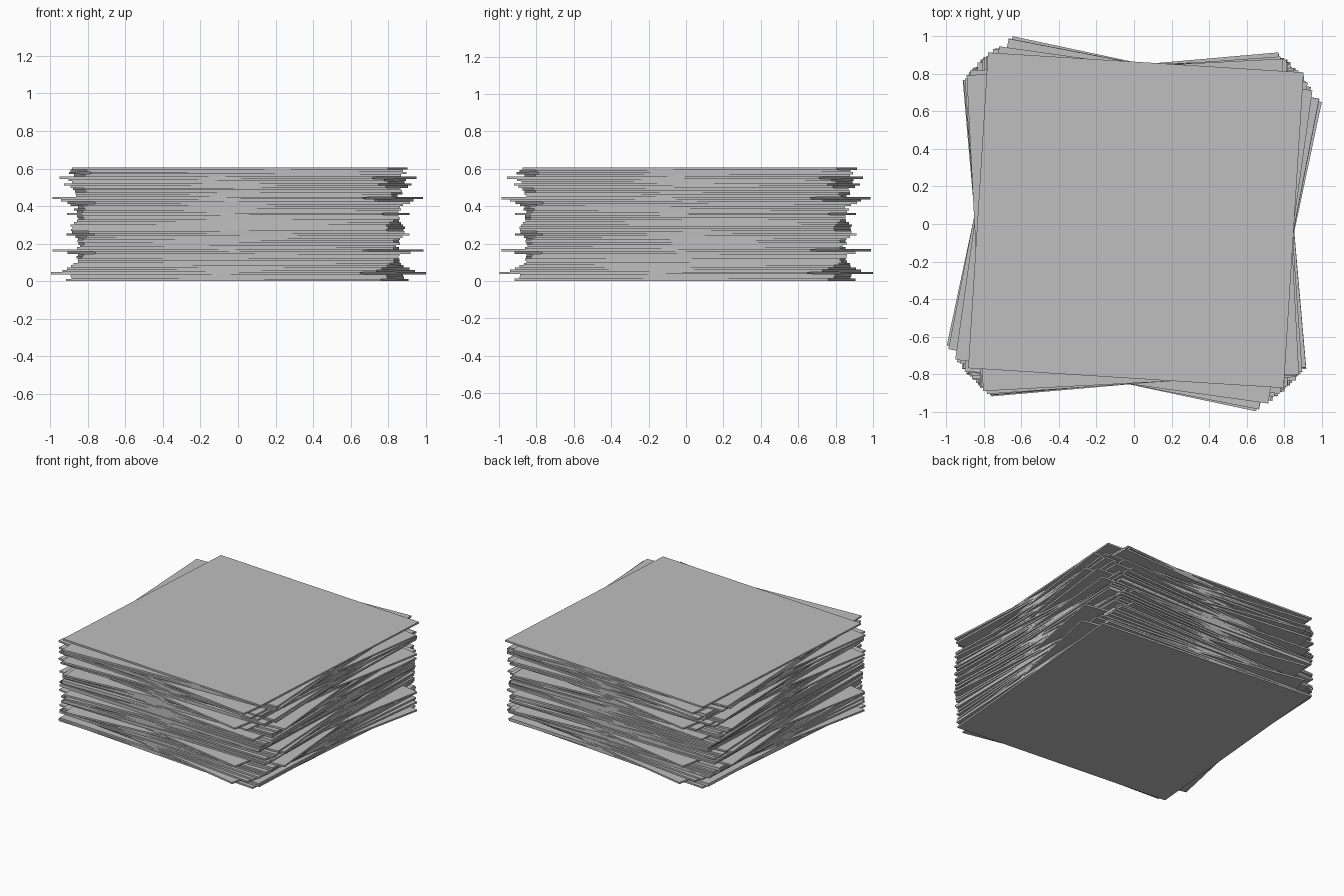
import bpy
import bmesh
import random
from math import radians
from mathutils import Matrix

default_cube = bpy.data.objects.get("Cube")
if default_cube:
    bpy.data.objects.remove(default_cube, do_unlink=True)

random.seed(4)
SIDE = 1.684
HEIGHT = 0.606

# Turn of each sheet in degrees, from the bottom of the stack to the top
TURNS = [-5, -3, -3, -12, -7, -5, -3, -2, -1, -1,
         1, 1, 5, -11, -1, 0, 1, -1, 1, 2,
         5, 3, -3, -3, -3, -2, -1, 1, 1, -5,
         1, 2, 1, 3, 5, -7, -11, -1, -2, 2,
         2, -4, -6, -3, -4, -8, 2, 4, 3, -3.6]
thickness = HEIGHT / len(TURNS)

# Plain grey material
grey = bpy.data.materials.new("plain grey")
grey.use_nodes = True
colour = (0.52, 0.52, 0.52, 1)
grey.diffuse_color = colour
grey.node_tree.nodes["Principled BSDF"].inputs["Base Color"].default_value = colour

# One thin square sheet, shared by the whole stack
sheet_mesh = bpy.data.meshes.new("square_sheet")
bm = bmesh.new()
bmesh.ops.create_cube(bm, size=1, matrix=Matrix.Diagonal((SIDE, SIDE, thickness, 1)))
bm.to_mesh(sheet_mesh)
bm.free()
sheet_mesh.materials.append(grey)

# Untidy stack: every sheet is turned and nudged a little
for level, turn in enumerate(TURNS):
    sheet = bpy.data.objects.new(f"sheet_{level + 1}", sheet_mesh)
    nudge = 0.002 if abs(turn) > 10 else 0.007
    x = random.uniform(-nudge, nudge)
    y = random.uniform(-nudge, nudge)
    if level == len(TURNS) - 1:
        x, y = 0.01, 0.02
    sheet.location = (x, y, (level + 0.5) * thickness)
    sheet.rotation_euler.z = radians(turn)
    bpy.context.collection.objects.link(sheet)
